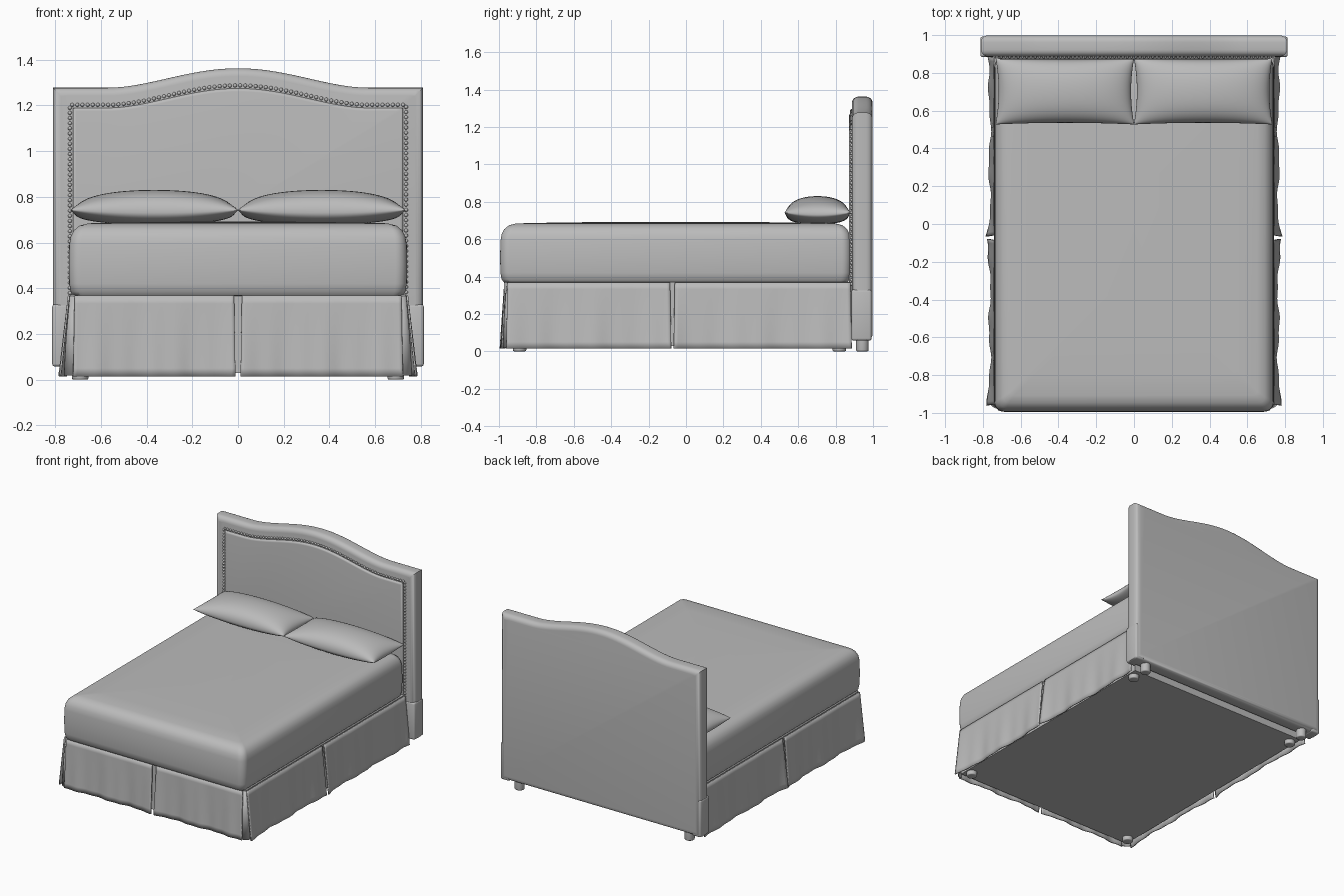
import bpy, bmesh, math
from mathutils import Matrix, Vector

if "Cube" in bpy.data.objects:
    bpy.data.objects.remove(bpy.data.objects["Cube"])

GREY = (0.5, 0.5, 0.5, 1)
fabric = bpy.data.materials.new("grey fabric")
fabric.use_nodes = True
fabric.diffuse_color = GREY
fabric.node_tree.nodes["Principled BSDF"].inputs["Base Color"].default_value = GREY


def finish(name, bm, angle=40):
    bmesh.ops.recalc_face_normals(bm, faces=bm.faces[:])
    me = bpy.data.meshes.new(name)
    bm.to_mesh(me)
    bm.free()
    me.materials.append(fabric)
    ob = bpy.data.objects.new(name, me)
    bpy.context.collection.objects.link(ob)
    bpy.ops.object.select_all(action='DESELECT')
    ob.select_set(True)
    bpy.context.view_layer.objects.active = ob
    bpy.ops.object.shade_smooth_by_angle(angle=math.radians(angle))
    return ob


def box(name, x, y, z, bevel=0.0):
    bm = bmesh.new()
    bmesh.ops.create_cube(bm, size=1)
    for v in bm.verts:
        v.co = [lo + (c + 0.5) * (hi - lo) for c, (lo, hi) in zip(v.co, (x, y, z))]
    if bevel:
        bmesh.ops.bevel(bm, geom=bm.edges[:], offset=bevel, segments=3,
                        profile=0.5, affect='EDGES')
    return finish(name, bm)


def arch(x):
    """Height of the headboard's top edge."""
    t = min(abs(x) / 0.56, 1)
    return 1.277 + 0.085 * (0.5 + 0.5 * math.cos(math.pi * t)) ** 0.85


def outline(inset, bottom, n=48):
    """Headboard outline in x and z, moved inward by inset."""
    w = 0.81 - inset
    pts = [(w - 2 * w * i / n, arch(w - 2 * w * i / n) - inset) for i in range(n + 1)]
    return [(w, bottom)] + pts + [(-w, bottom)]


def board(name, inset, bottom, y0, y1, bevel, back_bevel):
    """Padded slab with rounded rims."""
    bm = bmesh.new()
    pts = outline(inset, bottom)
    front = [bm.verts.new((x, y0, z)) for x, z in pts]
    back = [bm.verts.new((x, y1, z)) for x, z in pts]
    bm.faces.new(front)
    bm.faces.new(back[::-1])
    n = len(pts)
    for i in range(n):
        bm.faces.new((front[i], back[i], back[(i + 1) % n], front[(i + 1) % n]))
    bm.normal_update()
    for ring, size in ((front, bevel), (back, back_bevel)):
        y = ring[0].co.y
        rim = [e for e in bm.edges if all(abs(v.co.y - y) < 1e-5 for v in e.verts)]
        bmesh.ops.bevel(bm, geom=rim, offset=size, segments=5, profile=0.5,
                        affect='EDGES', clamp_overlap=False)
    return finish(name, bm)


# Headboard: thick padded rim, bulging panel, wrapped lower legs
board("headboard", 0, 0.06, 0.887, 0.998, 0.035, 0.035)
board("headboard_panel", 0.088, 0.3, 0.872, 0.93, 0.014, 0.005)
for s, side in ((1, "left"), (-1, "right")):
    box(f"headboard_leg_{side}", sorted((s * 0.74, s * 0.813)), (0.884, 0.992),
        (0.058, 0.33), 0.012)

# Nailhead trim, spaced evenly along the inset outline
bm = bmesh.new()
path = [Vector((x, 0.885, z)) for x, z in outline(0.075, 0.36)]
step, carry = 0.0225, 0.0
for a, b in zip(path, path[1:]):
    length = (b - a).length
    d = carry
    while d < length:
        bmesh.ops.create_icosphere(bm, subdivisions=2, radius=0.0085,
                                   matrix=Matrix.Translation(a.lerp(b, d / length)))
        d += step
    carry = d - length
finish("nailhead_trim", bm, 60)


def rounded_ring(bm, hx, y0, y1, r, z):
    verts = []
    for k, (cx, cy) in enumerate(((hx - r, y1 - r), (r - hx, y1 - r),
                                  (r - hx, y0 + r), (hx - r, y0 + r))):
        for i in range(7):
            a = math.pi / 2 * (k + i / 6)
            verts.append(bm.verts.new((cx + r * math.cos(a), cy + r * math.sin(a), z)))
    return verts


# Mattress: stacked rounded outlines, soft top shoulder and slight crown
bm = bmesh.new()
section = [(0.05, 0.365), (0.02, 0.368), (0.006, 0.385), (0.0, 0.42), (-0.002, 0.5),
           (0.0, 0.59), (0.006, 0.625), (0.02, 0.653), (0.045, 0.674), (0.085, 0.684),
           (0.2, 0.687), (0.4, 0.69), (0.6, 0.692)]
rings = [rounded_ring(bm, 0.738 - d, -0.992 + d, 0.882 - d, max(0.05 - d * 0.4, 0.02), z)
         for d, z in section]
for lo, hi in zip(rings, rings[1:]):
    for i in range(len(lo)):
        j = (i + 1) % len(lo)
        bm.faces.new((lo[i], lo[j], hi[j], hi[i]))
bm.faces.new(rings[0][::-1])
bm.faces.new(rings[-1])
finish("mattress", bm)

# Box base behind the skirt
box("bed_base", (-0.733, 0.733), (-0.952, 0.885), (0.03, 0.372))


def skirt_panel(name, start, end, out, flare, phase):
    """Hanging cloth panel flaring outward with soft folds near its ends."""
    bm = bmesh.new()
    start, end, out = Vector(start), Vector(end), Vector(out)
    nu, nv = 48, 10
    grid = []
    for j in range(nv + 1):
        t = j / nv
        row = []
        for i in range(nu + 1):
            u = i / nu
            ends = abs(2 * u - 1) ** 8
            wave = 0.006 * math.sin(u * 15 + phase) + 0.003 * math.sin(u * 37 + phase)
            p = start.lerp(end, u) + out * (t * (flare * (0.6 + 0.4 * ends) + wave))
            # Bottom corners swing slightly past the panel ends
            p += (end - start).normalized() * (2 * u - 1) * ends * t * 0.006
            row.append(bm.verts.new((p.x, p.y, 0.368 - t * 0.353)))
        grid.append(row)
    for r0, r1 in zip(grid, grid[1:]):
        for i in range(nu):
            bm.faces.new((r0[i], r0[i + 1], r1[i + 1], r1[i]))
    ob = finish(name, bm)
    mod = ob.modifiers.new("cloth thickness", 'SOLIDIFY')
    mod.thickness = 0.008
    mod.offset = 0
    return ob


# Skirt: two front panels and two on each side, parted at the pleats
for s, side in ((1, "left"), (-1, "right")):
    skirt_panel(f"skirt_front_{side}", (s * 0.017, -0.968, 0), (s * 0.715, -0.968, 0),
                (0, -1, 0), 0.017, 1.0)
    skirt_panel(f"skirt_side_front_{side}", (s * 0.74, -0.955, 0), (s * 0.74, -0.085, 0),
                (s, 0, 0), 0.034, 0.5)
    skirt_panel(f"skirt_side_back_{side}", (s * 0.74, -0.06, 0), (s * 0.74, 0.88, 0),
                (s, 0, 0), 0.034, 2.0)

    # Corner pleat: a quarter cone tucked between front and side panels
    bm = bmesh.new()
    rows = []
    for z, r in ((0.366, 0.024), (0.19, 0.04), (0.018, 0.05)):
        rows.append([bm.verts.new((s * (0.712 + r * math.cos(a)), -0.942 - r * 0.75 * math.sin(a), z))
                     for a in (math.pi / 2 * i / 8 for i in range(9))])
    for r0, r1 in zip(rows, rows[1:]):
        for i in range(8):
            bm.faces.new((r0[i], r0[i + 1], r1[i + 1], r1[i]))
    finish(f"corner_pleat_{side}", bm).modifiers.new("thickness", 'SOLIDIFY').thickness = 0.006

    # Feet under the base and the headboard
    for label, y, top, r in (("front", -0.89, 0.04, 0.036), ("back", 0.82, 0.04, 0.036),
                             ("headboard", 0.943, 0.07, 0.034)):
        bm = bmesh.new()
        bmesh.ops.create_cone(bm, cap_ends=True, segments=24, radius1=r, radius2=r, depth=top,
                              matrix=Matrix.Translation((s * 0.69, y, top / 2)))
        rim = [e for e in bm.edges if all(v.co.z < 0.001 for v in e.verts)]
        bmesh.ops.bevel(bm, geom=rim, offset=0.008, segments=3, profile=0.5, affect='EDGES')
        finish(f"{label}_foot_{side}", bm)

    # Pillow: plump cushion with pinched corners and a seam around the edge
    bm = bmesh.new()
    nu, nv = 36, 24
    sheets = []
    for height, sign in ((0.1, 1), (0.052, -1)):
        sheet = []
        for i in range(nu + 1):
            u = -math.cos(math.pi * i / nu)
            row = []
            for j in range(nv + 1):
                v = -math.cos(math.pi * j / nv)
                x = 0.367 * u * (1 - 0.045 * (1 - v * v) * abs(u))
                y = 0.176 * v * (1 - 0.05 * (1 - u * u) * abs(v))
                puff = max((1 - u * u) * (1 - v * v), 0) ** 0.5
                puff = puff * (1.25 - 0.25 * puff)
                # Seam line sags a little towards the middle of each edge
                seam = 0.742 - 0.012 * (1 - u * u * v * v)
                row.append(bm.verts.new((s * 0.366 + x, 0.703 + y,
                                         seam + sign * height * puff)))
            sheet.append(row)
        sheets.append(sheet)
    for sheet in sheets:
        for i in range(nu):
            for j in range(nv):
                bm.faces.new((sheet[i][j], sheet[i + 1][j], sheet[i + 1][j + 1], sheet[i][j + 1]))
    bmesh.ops.remove_doubles(bm, verts=bm.verts[:], dist=0.0001)
    finish(f"pillow_{side}", bm, 60)
